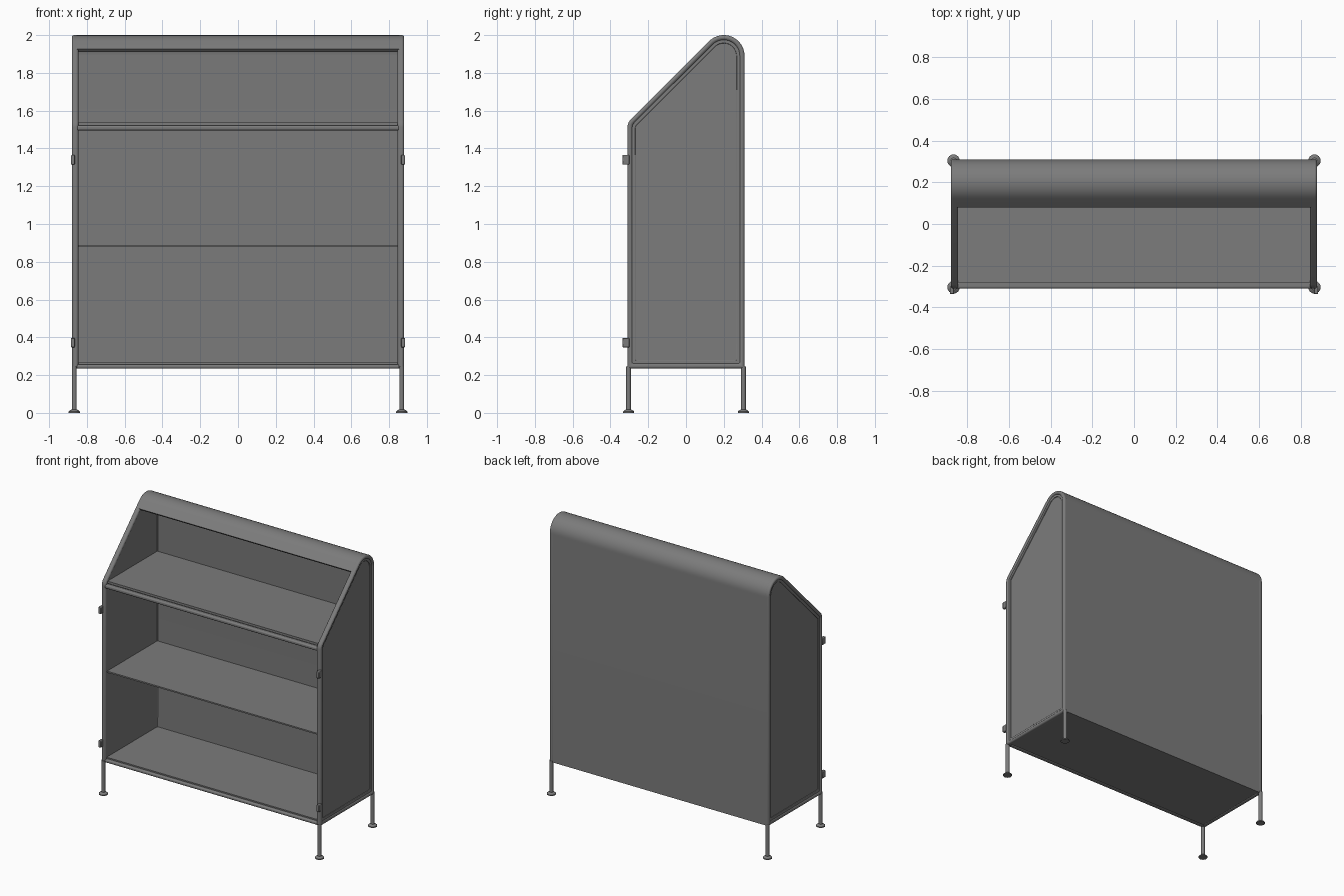
import bpy, bmesh, math

cube = bpy.data.objects.get("Cube")
if cube:
    bpy.data.objects.remove(cube, do_unlink=True)

grey = bpy.data.materials.new("grey_lacquer")
grey.use_nodes = True
GREY = (0.2, 0.2, 0.2, 1)
grey.diffuse_color = GREY
grey.node_tree.nodes["Principled BSDF"].inputs["Base Color"].default_value = GREY

DEPTH, BASE = 0.31, 0.235
NOSE, CROWN = 0.06, 0.11          # radii of the front corner and the rounded top
NOSE_C, CROWN_C = (-0.25, 1.511), (0.2, 1.89)


def finish(name, bm, mirror=None, bevel=0, segments=3):
    """Turn a bmesh into a smooth-shaded object with optional mirror and bevel."""
    bmesh.ops.recalc_face_normals(bm, faces=bm.faces[:])
    mesh = bpy.data.meshes.new(name)
    bm.to_mesh(mesh)
    bm.free()
    mesh.materials.append(grey)
    obj = bpy.data.objects.new(name, mesh)
    bpy.context.collection.objects.link(obj)
    if mirror:
        mod = obj.modifiers.new("mirror", "MIRROR")
        mod.use_axis = mirror
        mod.use_mirror_merge = False
    if bevel:
        mod = obj.modifiers.new("bevel", "BEVEL")
        mod.width, mod.segments = bevel, segments
        mod.limit_method = "ANGLE"
        mod.angle_limit = math.radians(40)
    bpy.ops.object.select_all(action="DESELECT")
    obj.select_set(True)
    bpy.context.view_layer.objects.active = obj
    bpy.ops.object.shade_smooth_by_angle(angle=math.radians(35))
    return obj


def arc(centre, radius, start, end, steps):
    pts = []
    for i in range(steps + 1):
        a = math.radians(start + (end - start) * i / steps)
        pts.append((centre[0] + radius * math.cos(a), centre[1] + radius * math.sin(a)))
    return pts


def outline(inset):
    """Side outline in y, z, moved inwards by inset."""
    return ([(-DEPTH + inset, BASE + inset)]
            + arc(NOSE_C, NOSE - inset, 180, 135, 6)
            + arc(CROWN_C, CROWN - inset, 135, 0, 20)
            + [(DEPTH - inset, BASE + inset)])


def hood_path(inset):
    """Sheet path from the hood lip over the crown and down the back."""
    lip = 0.08 + inset * math.sqrt(0.5)
    return ([(lip, lip + 1.846 - inset * math.sqrt(2))]
            + arc(CROWN_C, CROWN - inset, 135, 0, 20)
            + [(DEPTH - inset, BASE)])


def band(name, outer, inner, x0, x1, closed, **kw):
    """Solid between two matching paths, from x0 to x1."""
    bm = bmesh.new()
    rings = [[bm.verts.new((x, y, z)) for x, (y, z) in
              ((x0, o), (x1, o), (x1, i), (x0, i))] for o, i in zip(outer, inner)]
    pairs = list(zip(rings, rings[1:]))
    if closed:
        pairs.append((rings[-1], rings[0]))
    else:
        bm.faces.new(rings[0])
        bm.faces.new(rings[-1])
    for a, b in pairs:
        for k in range(4):
            j = (k + 1) % 4
            bm.faces.new((a[k], a[j], b[j], b[k]))
    return finish(name, bm, **kw)


def box(name, xs, ys, zs, **kw):
    bm = bmesh.new()
    bmesh.ops.create_cube(bm, size=1)
    for v in bm.verts:
        v.co = [lo + (c + 0.5) * (hi - lo) for c, (lo, hi) in zip(v.co, (xs, ys, zs))]
    return finish(name, bm, **kw)


SIDES = (True, False, False)

# Side frames, their inner trim and the recessed side panels
band("side_frames", outline(0), outline(0.026), 0.845, 0.88, True, mirror=SIDES, bevel=0.011)
band("side_trim", outline(0.022), outline(0.043), 0.85, 0.872, True, mirror=SIDES, bevel=0.004)
bm = bmesh.new()
panel = bm.faces.new([bm.verts.new((0.85, y, z)) for y, z in outline(0.024)])
extruded = bmesh.ops.extrude_face_region(bm, geom=[panel])
bmesh.ops.translate(bm, vec=(0.016, 0, 0),
                    verts=[g for g in extruded["geom"] if isinstance(g, bmesh.types.BMVert)])
if not panel.is_valid or len(bm.faces) == len(panel.verts) + 1:
    bmesh.ops.holes_fill(bm, edges=bm.edges[:])
finish("side_panels", bm, mirror=SIDES)

# One bent sheet forms the hood and the back
band("hood_and_back", hood_path(0.0005), hood_path(0.02), -0.866, 0.866, False)

# Shelves
box("bottom_shelf", (-0.855, 0.855), (-0.29, 0.3), (0.238, 0.266))
box("middle_shelf", (-0.855, 0.855), (-0.285, 0.295), (0.878, 0.888))
box("top_shelf", (-0.855, 0.855), (-0.28, 0.295), (1.522, 1.538))

# Front rails
box("bottom_rail", (-0.855, 0.855), (-DEPTH, -0.275), (0.235, 0.257), bevel=0.008)
box("top_rail", (-0.855, 0.855), (-DEPTH, -0.275), (1.496, 1.522), bevel=0.009)

# Hinges on the front posts
for label, z in (("lower", 0.372), ("upper", 1.34)):
    box(label + "_hinges", (0.864, 0.884), (-0.337, -0.3), (z - 0.025, z + 0.025),
        mirror=SIDES, bevel=0.004, segments=2)

# Legs with round feet
bm = bmesh.new()
profile = ((0, 0), (0.03, 0), (0.03, 0.007), (0.022, 0.014), (0.013, 0.018), (0.013, 0.245))
verts = [bm.verts.new((0.867 + r, -0.304, z)) for r, z in profile]
edges = [bm.edges.new(pair) for pair in zip(verts, verts[1:])]
bmesh.ops.spin(bm, geom=verts + edges, cent=(0.867, -0.304, 0), axis=(0, 0, 1),
               angle=math.tau, steps=24, use_merge=True)
bmesh.ops.remove_doubles(bm, verts=bm.verts[:], dist=0.0001)
finish("legs", bm, mirror=(True, True, False))
